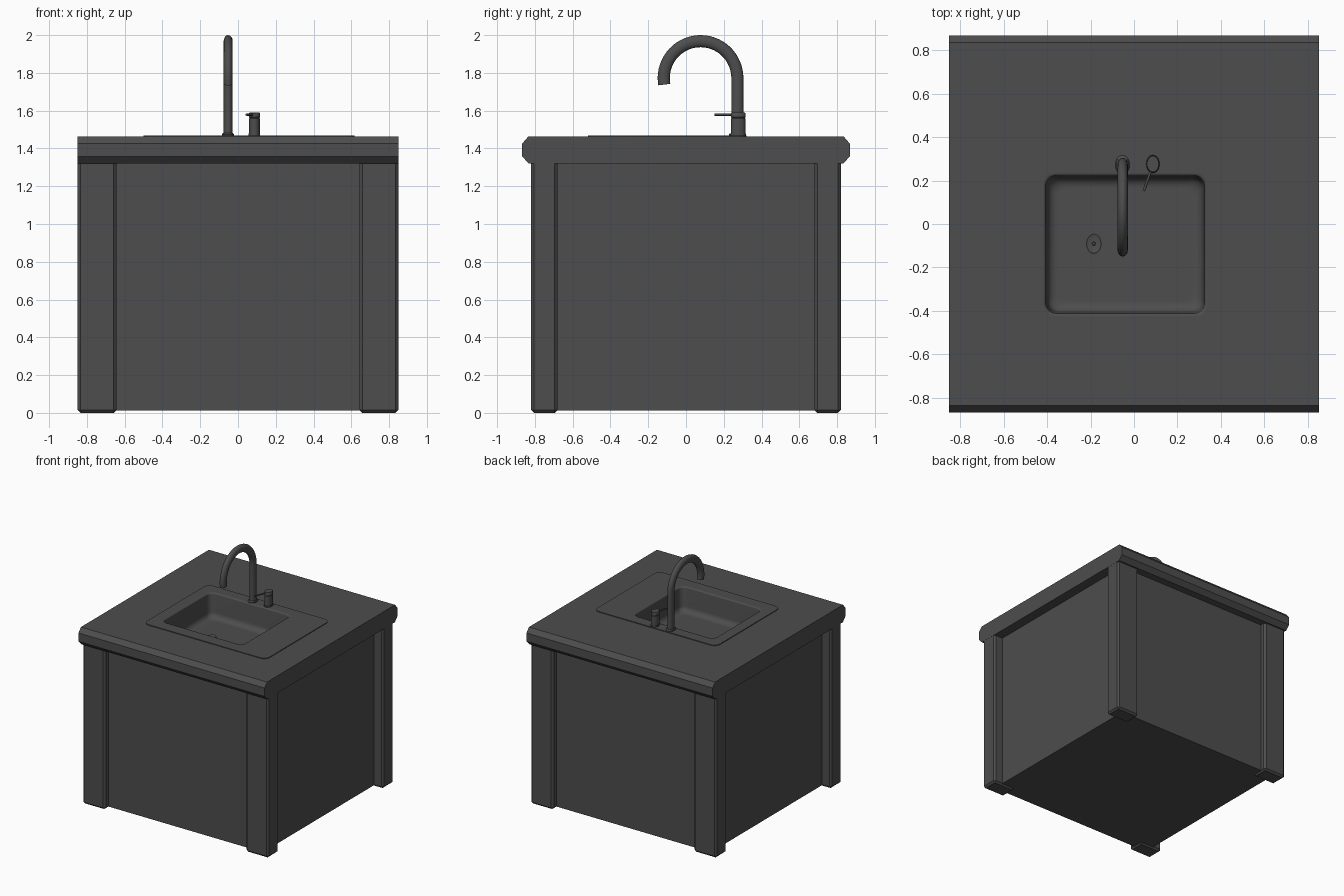
import bpy, bmesh, math

if "Cube" in bpy.data.objects:
    bpy.data.objects.remove(bpy.data.objects["Cube"])

TOP = 1.463      # worktop height
SX = 0.75        # round fittings are narrower across x

# one dark grey for everything
GREY = bpy.data.materials.new("dark_grey")
GREY.diffuse_color = (0.075, 0.075, 0.075, 1)
GREY.use_nodes = True
GREY.node_tree.nodes["Principled BSDF"].inputs["Base Color"].default_value = GREY.diffuse_color


def make(name, bm):
    bmesh.ops.recalc_face_normals(bm, faces=bm.faces)
    me = bpy.data.meshes.new(name)
    bm.to_mesh(me)
    bm.free()
    me.materials.append(GREY)
    ob = bpy.data.objects.new(name, me)
    bpy.context.collection.objects.link(ob)
    return ob


def activate(ob):
    bpy.ops.object.select_all(action='DESELECT')
    ob.select_set(True)
    bpy.context.view_layer.objects.active = ob


def smooth(ob, angle=35):
    activate(ob)
    bpy.ops.object.shade_smooth_by_angle(angle=math.radians(angle))


def box(name, x0, x1, y0, y1, z0, z1, bevel=0, open_top=False):
    bm = bmesh.new()
    bmesh.ops.create_cube(bm, size=1)
    for v in bm.verts:
        v.co = ((x0 + x1) / 2 + v.co.x * (x1 - x0),
                (y0 + y1) / 2 + v.co.y * (y1 - y0),
                (z0 + z1) / 2 + v.co.z * (z1 - z0))
    if bevel:
        bmesh.ops.bevel(bm, geom=bm.edges[:], offset=bevel, segments=1, affect='EDGES')
    if open_top:
        bm.normal_update()
        bmesh.ops.delete(bm, geom=[f for f in bm.faces if f.normal.z > 0.9], context='FACES_ONLY')
    return make(name, bm)


def rounded_rect(x0, x1, y0, y1, r, z, n=6):
    pts = []
    for k, (cx, cy) in enumerate([(x1 - r, y1 - r), (x0 + r, y1 - r), (x0 + r, y0 + r), (x1 - r, y0 + r)]):
        for i in range(n + 1):
            a = math.pi / 2 * (k + i / n)
            pts.append((cx + r * math.cos(a), cy + r * math.sin(a), z))
    return pts


def loft(name, loops, cap_start=False, cap_end=True):
    bm = bmesh.new()
    rows = [[bm.verts.new(p) for p in lp] for lp in loops]
    n = len(rows[0])
    for a, b in zip(rows, rows[1:]):
        for i in range(n):
            bm.faces.new((a[i], a[(i + 1) % n], b[(i + 1) % n], b[i]))
    if cap_start:
        bm.faces.new(rows[0][::-1])
    if cap_end:
        bm.faces.new(rows[-1])
    return make(name, bm)


def turned(name, cx, cy, profile, n=32):
    # stack of oval rings given as (radius, z)
    loops = [[(cx + SX * r * math.cos(2 * math.pi * i / n), cy + r * math.sin(2 * math.pi * i / n), z)
              for i in range(n)] for r, z in profile]
    smooth(loft(name, loops, True, True))


def tube(name, pts, radius, loc=(0, 0, 0), sx=1):
    cu = bpy.data.curves.new(name, 'CURVE')
    cu.dimensions = '3D'
    cu.bevel_depth = radius
    cu.bevel_resolution = 6
    cu.use_fill_caps = True
    cu.materials.append(GREY)
    sp = cu.splines.new('POLY')
    sp.points.add(len(pts) - 1)
    for p, co in zip(sp.points, pts):
        p.co = (*co, 1)
    ob = bpy.data.objects.new(name, cu)
    bpy.context.collection.objects.link(ob)
    ob.location = loc
    ob.scale = (sx, 1, 1)
    activate(ob)
    bpy.ops.object.convert(target='MESH')
    smooth(bpy.context.object, 40)


# cabinet body, open at the top beneath the worktop
box("cabinet_body", -0.768, 0.768, -0.772, 0.772, 0.012, 1.33, open_top=True)

# four chamfered corner posts
posts = box("corner_posts", 0.643, 0.849, 0.68, 0.82, 0, 1.335, 0.015)
mir = posts.modifiers.new("mirror", 'MIRROR')
mir.use_axis = (True, True, False)

# worktop with chamfered front and back edges
half = [(0.832, 1.32), (0.867, 1.357), (0.867, 1.426), (0.835, TOP)]
prof = half + [(-y, z) for y, z in reversed(half)]
worktop = loft("worktop", [[(x, y, z) for y, z in prof] for x in (-0.85, 0.85)], True, True)

# opening for the basin
cutter = loft("basin_cutter", [rounded_rect(-0.425, 0.345, -0.43, 0.24, 0.05, z) for z in (1.2, 1.6)], True, True)
cutter.hide_render = True
cut = worktop.modifiers.new("opening", 'BOOLEAN')
cut.operation = 'DIFFERENCE'
cut.solver = 'EXACT'
cut.object = cutter
activate(worktop)
bpy.ops.object.modifier_apply(modifier="opening")
bpy.data.objects.remove(cutter)

# sink: thin flat rim, rounded lip, basin with filleted floor
FLOOR, RIM = 1.27, TOP + 0.006


def rim_loop(d, z):
    return rounded_rect(-0.5 + d, 0.618 - d, -0.52 + d, 0.32 - d, 0.05, z)


def basin_loop(d, z):
    return rounded_rect(-0.418 + d, 0.337 - d, -0.424 + d, 0.234 - d, 0.05, z)


loops = [rim_loop(0, TOP - 0.003), rim_loop(0, RIM), rim_loop(0.004, RIM), basin_loop(-0.004, RIM)]
for i in range(6):      # lip
    a = math.pi / 2 * i / 5
    loops.append(basin_loop(0.012 * math.sin(a), RIM - 0.012 * (1 - math.cos(a))))
for i in range(7):      # floor fillet
    a = math.pi / 2 * i / 6
    loops.append(basin_loop(0.02 + 0.045 * (1 - math.cos(a)), FLOOR + 0.045 * (1 - math.sin(a))))
loops.append(basin_loop(0.07, FLOOR))
smooth(loft("sink_basin", loops), 40)

# drain
turned("drain", -0.185, -0.09, [(0.05, FLOOR - 0.005), (0.05, FLOOR + 0.003), (0.044, FLOOR + 0.005),
                                (0.036, FLOOR + 0.002), (0.01, FLOOR + 0.002), (0.007, FLOOR + 0.006)])

# tap: base flange and gooseneck spout
turned("tap_flange", -0.053, 0.272, [(0.044, TOP), (0.044, TOP + 0.012), (0.038, TOP + 0.017), (0.03, TOP + 0.018)])
path = [(0, 0.272, TOP), (0, 0.272, 1.65)]
for i in range(33):
    a = math.radians(190) * i / 32
    path.append((0, 0.077 + 0.195 * math.cos(a), 1.772 + 0.196 * math.sin(a)))
tube("tap_spout", path, 0.032, (-0.052, 0, 0), SX)

# mixer control: body, groove, cap and lever
turned("mixer_body", 0.087, 0.276, [(0.041, TOP), (0.041, 1.478), (0.039, 1.48), (0.039, 1.558), (0.036, 1.56),
                                    (0.036, 1.564), (0.039, 1.566), (0.039, 1.585), (0.036, 1.589)])
tube("mixer_lever", [(0.082, 0.26, 1.579), (0.045, 0.152, 1.579)], 0.006)
